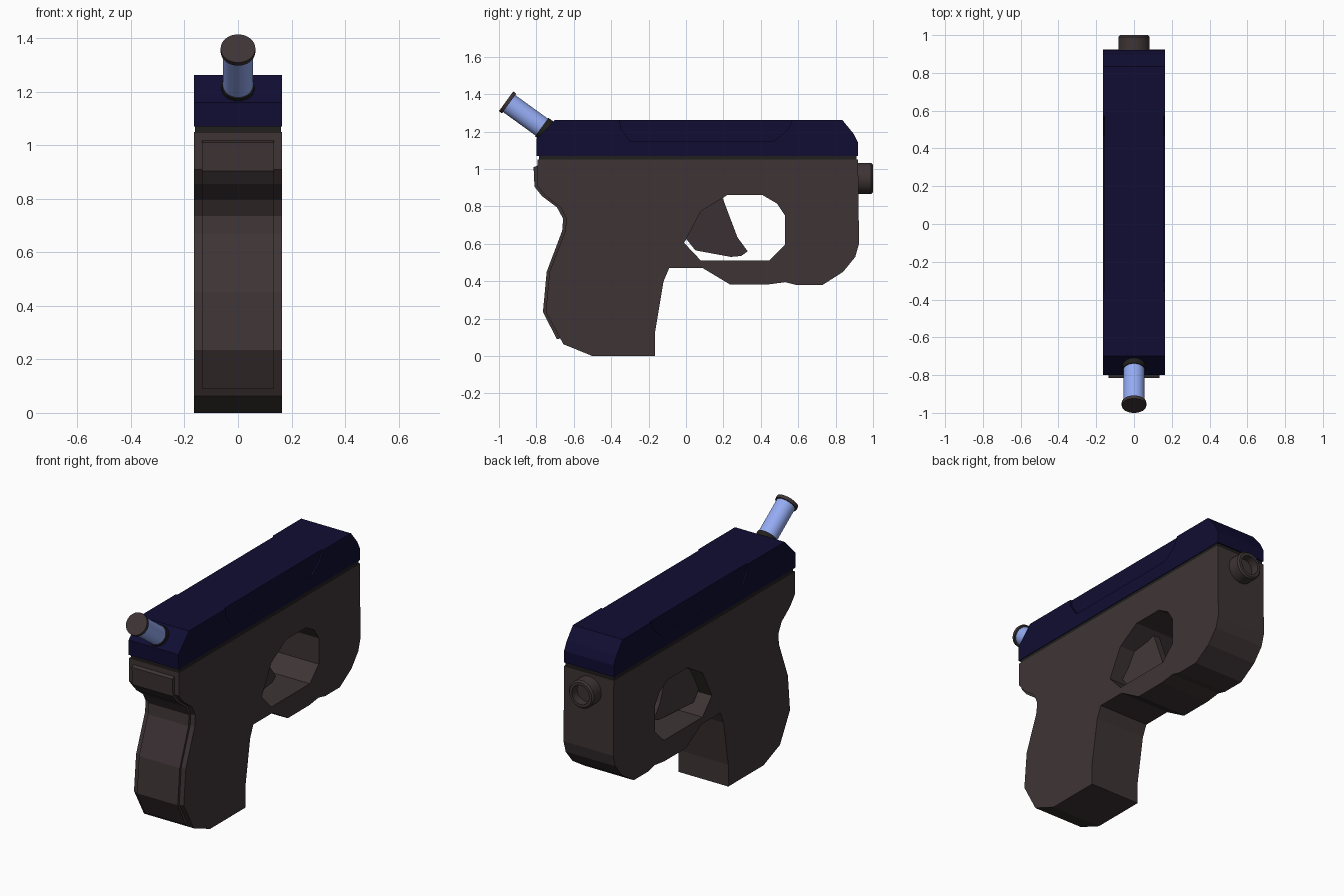
import bpy, bmesh, math
from mathutils import Vector

if "Cube" in bpy.data.objects:
    bpy.data.objects.remove(bpy.data.objects["Cube"])


def material(name, rgb):
    m = bpy.data.materials.new(name)
    m.diffuse_color = (*rgb, 1)
    m.use_nodes = True
    m.node_tree.nodes["Principled BSDF"].inputs["Base Color"].default_value = m.diffuse_color
    return m


BROWN = material("dark_brown", (0.048, 0.034, 0.036))
DARK = material("near_black", (0.016, 0.014, 0.013))
NAVY = material("navy", (0.005, 0.004, 0.032))
BLUE = material("light_blue", (0.30, 0.41, 0.90))


def finish(name, bm, mat):
    bmesh.ops.recalc_face_normals(bm, faces=bm.faces)
    me = bpy.data.meshes.new(name)
    bm.to_mesh(me)
    bm.free()
    ob = bpy.data.objects.new(name, me)
    bpy.context.collection.objects.link(ob)
    if mat:
        me.materials.append(mat)
    return ob


def prism(name, pts, x0, x1, mat=None):
    """Side profile of (y, z) points extruded from x0 to x1."""
    bm = bmesh.new()
    a = [bm.verts.new((x0, y, z)) for y, z in pts]
    b = [bm.verts.new((x1, y, z)) for y, z in pts]
    bm.faces.new(a)
    bm.faces.new(b[::-1])
    for i in range(len(pts)):
        j = (i + 1) % len(pts)
        bm.faces.new((a[i], b[i], b[j], a[j]))
    return finish(name, bm, mat)


def lathe(name, profile, origin, axis, mat, n=32):
    """Closed solid of revolution from (radius, distance along axis) points."""
    bm = bmesh.new()
    rot = Vector(axis).to_track_quat('Z', 'Y')
    rings = [[bm.verts.new(Vector(origin) + rot @ Vector(
        (r * math.cos(2 * math.pi * k / n), r * math.sin(2 * math.pi * k / n), h)))
        for k in range(n)] for r, h in profile]
    for p, q in zip(rings, rings[1:]):
        for k in range(n):
            l = (k + 1) % n
            bm.faces.new((p[k], p[l], q[l], q[k]))
    bm.faces.new(rings[0])
    bm.faces.new(rings[-1])
    ob = finish(name, bm, mat)
    bpy.context.view_layer.objects.active = ob
    ob.select_set(True)
    bpy.ops.object.shade_smooth_by_angle(angle=math.radians(35))
    ob.select_set(False)
    return ob


def cut(ob, cutter):
    mod = ob.modifiers.new("cut", 'BOOLEAN')
    mod.operation = 'DIFFERENCE'
    mod.solver = 'EXACT'
    mod.object = cutter
    cutter.hide_render = True
    bpy.context.view_layer.objects.active = ob
    bpy.ops.object.modifier_apply(modifier=mod.name)
    bpy.data.objects.remove(cutter)


W = 0.165

# grip and frame in one piece, with the trigger opening cut through
frame = prism("frame", [
    (-0.795, 1.05), (-0.795, 0.91), (-0.75, 0.855), (-0.67, 0.795), (-0.64, 0.735),
    (-0.645, 0.67), (-0.73, 0.45), (-0.75, 0.235), (-0.655, 0.063), (-0.50, 0),
    (-0.165, 0), (-0.165, 0.13), (-0.12, 0.40), (-0.09, 0.47), (0.09, 0.47),
    (0.235, 0.383), (0.44, 0.383), (0.53, 0.395), (0.59, 0.38), (0.73, 0.38),
    (0.84, 0.45), (0.905, 0.53), (0.925, 0.60), (0.92, 1.05)], -W, W, BROWN)
cut(frame, prism("opening_cutter", [
    (0.22, 0.86), (0.41, 0.86), (0.487, 0.815), (0.53, 0.75), (0.53, 0.595),
    (0.445, 0.51), (0.08, 0.51), (-0.01, 0.605), (0.08, 0.775)], -0.3, 0.3))

# raised back panel following the grip
prism("back_panel", [
    (-0.79, 1.02), (-0.815, 1.01), (-0.81, 0.905), (-0.77, 0.855), (-0.69, 0.795),
    (-0.657, 0.735), (-0.662, 0.67), (-0.745, 0.45), (-0.765, 0.235), (-0.69, 0.09),
    (-0.65, 0.10), (-0.70, 0.235), (-0.69, 0.45), (-0.60, 0.67), (-0.60, 0.74),
    (-0.64, 0.83), (-0.73, 0.91)], -0.135, 0.135, BROWN)

# dark seam between frame and slide
prism("seam", [(-0.785, 1.04), (0.912, 1.04), (0.912, 1.08), (-0.785, 1.08)],
      -W + 0.004, W - 0.004, DARK)

# slide with a shallow recess on each side
slide = prism("slide", [
    (-0.80, 1.07), (-0.80, 1.16), (-0.70, 1.263), (0.835, 1.263),
    (0.895, 1.19), (0.92, 1.14), (0.92, 1.07)], -W, W, NAVY)
for s in (-1, 1):
    x0, x1 = sorted((s * (W - 0.01), s * 0.3))
    cut(slide, prism("recess_cutter", [
        (-0.355, 1.3), (-0.35, 1.22), (-0.30, 1.15), (0.47, 1.15),
        (0.545, 1.21), (0.585, 1.3)], x0, x1))

# trigger: wide at the back, narrowing towards its curved front edge
trigger = prism("trigger", [
    (0.19, 0.86), (0.275, 0.635), (0.33, 0.56), (0.295, 0.535), (0.24, 0.53),
    (0.05, 0.565), (-0.01, 0.64), (0.06, 0.80)], -0.085, 0.085, BROWN)
for v in trigger.data.vertices:
    if v.co.y > 0.15:
        v.co.x *= 0.25

# muzzle with a bore
lathe("muzzle", [(0.083, 0), (0.083, 0.10), (0.074, 0.11), (0.057, 0.11), (0.057, 0.06)],
      (0, 0.89, 0.95), (0, 1, 0), BROWN)

# angled rod at the rear, with a collar and an end cap
tip, axis = Vector((0, -0.962, 1.362)), Vector((0, 0.81, -0.586))
lathe("rear_rod", [(0.056, 0.01), (0.056, 0.28)], tip, axis, BLUE)
lathe("rod_cap", [(0.065, 0), (0.065, 0.02)], tip, axis, BROWN)
lathe("rod_collar", [(0.061, 0.235), (0.061, 0.275)], tip, axis, DARK)
